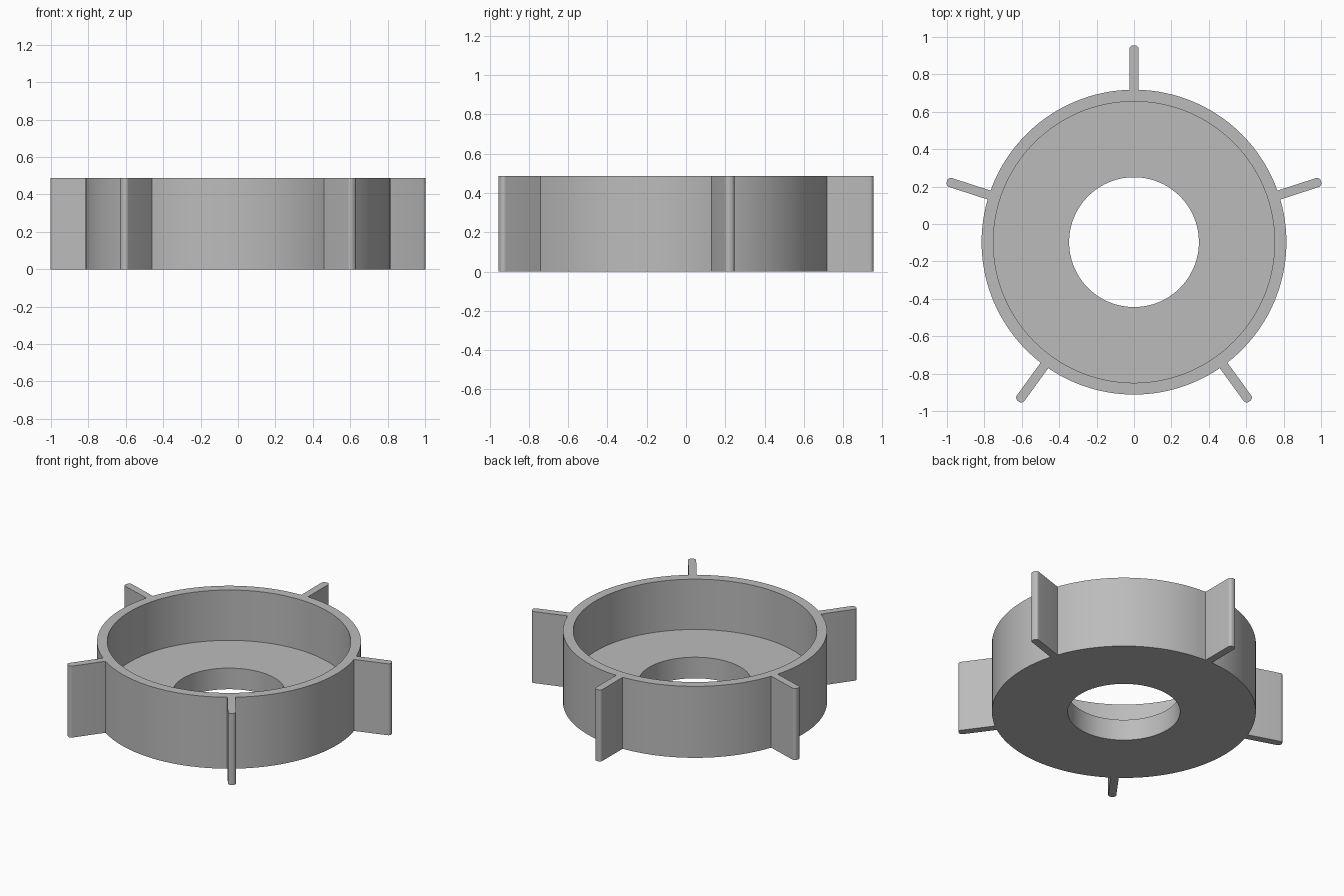
import bpy
import bmesh
from math import sin, cos, pi, radians, asin
from mathutils import Vector

cube = bpy.data.objects.get("Cube")
if cube:
    bpy.data.objects.remove(cube)

CENTRE_Y = -0.097
HEIGHT, FLOOR_Z = 0.487, 0.144
OUTER_R, INNER_R, HOLE_R = 0.815, 0.752, 0.347
FIN_TIP, FIN_HALF, FIN_ROUND = 1.0515, 0.025, 0.02
FINS, ARC_STEPS, CORNER_STEPS = 5, 26, 5


def polar(r, a):
    return Vector((r * cos(a), r * sin(a)))


def circle(r, n=FINS * ARC_STEPS):
    return [polar(r, 2 * pi * i / n) for i in range(n)]


def fin_outline(angle):
    """Round-cornered fin, running out one side and back along the other."""
    pts = []
    for side, start in ((-1, -pi / 2), (1, 0)):
        c = Vector((FIN_TIP - FIN_ROUND, side * (FIN_HALF - FIN_ROUND)))
        for i in range(CORNER_STEPS + 1):
            pts.append(c + polar(FIN_ROUND, start + pi / 2 * i / CORNER_STEPS))
    turn = Vector((cos(angle), sin(angle)))
    return [Vector((p.x * turn.x - p.y * turn.y, p.x * turn.y + p.y * turn.x)) for p in pts]


def body_outline():
    """Outer wall circle interrupted by evenly spaced fins."""
    pts = []
    root = asin(FIN_HALF / OUTER_R)
    pitch = 2 * pi / FINS
    for k in range(FINS):
        a = radians(90) + k * pitch
        pts += fin_outline(a)
        for i in range(ARC_STEPS + 1):
            pts.append(polar(OUTER_R, a + root + (pitch - 2 * root) * i / ARC_STEPS))
    return pts


bm = bmesh.new()


def loop(points, z):
    verts = [bm.verts.new((p.x, p.y + CENTRE_Y, z)) for p in points]
    edges = [bm.edges.new((verts[i - 1], verts[i])) for i in range(len(verts))]
    return verts, edges


def skin(a, b):
    """Quads between two loops with equal counts."""
    va, vb = a[0], b[0]
    for i in range(len(va)):
        bm.faces.new((va[i - 1], va[i], vb[i], vb[i - 1]))


def cap(a, b):
    """Flat face between an outline and the opening inside it."""
    bmesh.ops.triangle_fill(bm, edges=a[1] + b[1], use_beauty=True)


outline = body_outline()
base, rim = loop(outline, 0), loop(outline, HEIGHT)
rim_inner, floor_edge = loop(circle(INNER_R), HEIGHT), loop(circle(INNER_R), FLOOR_Z)
hole_top, hole_base = loop(circle(HOLE_R), FLOOR_Z), loop(circle(HOLE_R), 0)

skin(base, rim)               # outer wall and fins
skin(rim_inner, floor_edge)   # inside of the cup
skin(floor_edge, hole_top)    # floor
skin(hole_top, hole_base)     # hole wall
cap(rim, rim_inner)           # top rim
cap(base, hole_base)          # underside
bmesh.ops.recalc_face_normals(bm, faces=bm.faces)

mesh = bpy.data.meshes.new("finned_cup")
bm.to_mesh(mesh)
bm.free()
cup = bpy.data.objects.new("finned_cup", mesh)
bpy.context.collection.objects.link(cup)

# Single plain grey
grey = bpy.data.materials.new("plain_grey")
grey.use_nodes = True
colour = (0.5, 0.5, 0.5, 1)
grey.diffuse_color = colour
grey.node_tree.nodes["Principled BSDF"].inputs["Base Color"].default_value = colour
mesh.materials.append(grey)

bpy.context.view_layer.objects.active = cup
cup.select_set(True)
bpy.ops.object.shade_smooth_by_angle(angle=radians(30))
